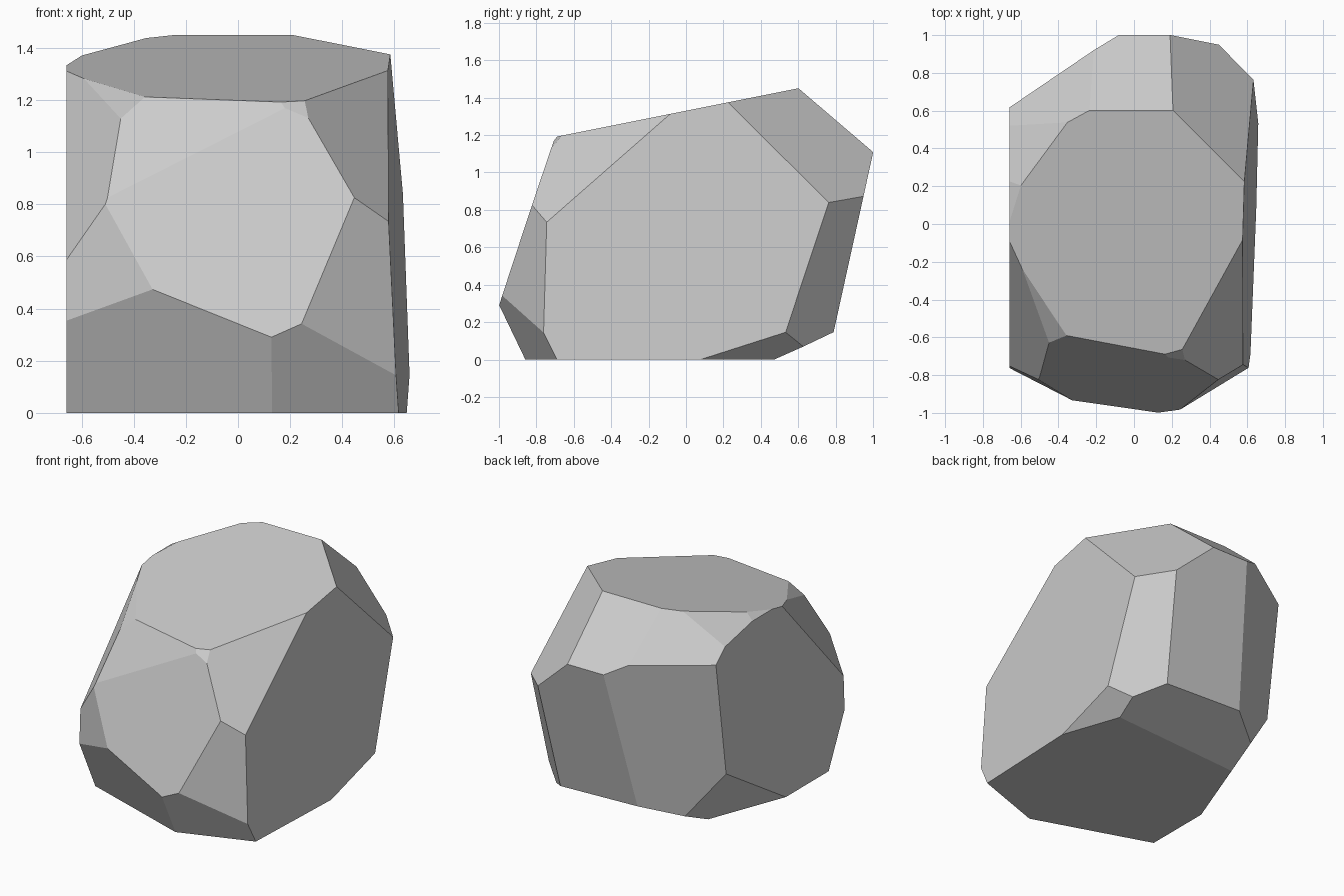
import bpy
import bmesh
from mathutils import Vector

cube = bpy.data.objects.get("Cube")
if cube is not None:
    bpy.data.objects.remove(cube, do_unlink=True)


def make_material(name, colour):
    material = bpy.data.materials.new(name)
    material.use_nodes = True
    material.diffuse_color = colour
    shader = material.node_tree.nodes["Principled BSDF"]
    shader.inputs["Base Color"].default_value = colour
    return material


def chisel(mesh, normal, offset):
    """Slice away everything beyond the plane normal . p = offset and cap it."""
    normal = Vector(normal)
    point = normal * (offset / normal.length_squared)
    geometry = mesh.verts[:] + mesh.edges[:] + mesh.faces[:]
    bmesh.ops.bisect_plane(mesh, geom=geometry, plane_co=point,
                           plane_no=normal, clear_outer=True)
    open_edges = [edge for edge in mesh.edges if edge.is_boundary]
    if open_edges:
        bmesh.ops.holes_fill(mesh, edges=open_edges, sides=0)


# Large planes: sloping crown, flat base and the two flanks
body_cuts = [
    ((0, -.2, 1), 1.33),
    ((0, 0, -1), 0),
    ((1, -.04, .05), .644),
    ((-1, 0, 0), .658),
]

# Front: two broad facets, corner facets and undercuts
front_cuts = [
    ((-.01, -1, .333), 1.094),
    ((-.165, -1, .64), 1.425),
    ((-1, -.565, .514), 1.385),
    ((-.64, -.626, 1), 1.81),
    ((-.53, -1, .045), 1.128),
    ((-.338, -1, -.483), .815),
    ((.35, -1, -.477), .905),
    ((.643, -1, .06), 1.16),
    ((1, -.715, .82), 1.712),
    ((.23, -1, .9), 1.8),
]

# Back: upper slopes, then upright facets
back_cuts = [
    ((1, .821, .915), 2.027),
    ((0, 1, 1.17), 2.298),
    ((-1, 1.5, 1.67), 3.56),
    ((-1, .38, 1.79), 3.13),
    ((-1, 0, 1.57), 2.751),
    ((0, 1, -.22), .757),
    ((1, 1.038, -.308), 1.166),
    ((-.68, 1, -.14), .9),
]

# Chamfers around the back of the base
foot_cuts = [
    ((-.03, .45, -1), .197),
    ((.86, .3, -1), .58),
    ((-1.643, .627, -1), .998),
]

# Rough block, chiselled into a faceted boulder
mesh = bmesh.new()
bmesh.ops.create_cube(mesh, size=4)
for cuts in (body_cuts, front_cuts, back_cuts, foot_cuts):
    for normal, offset in cuts:
        chisel(mesh, normal, offset)
bmesh.ops.remove_doubles(mesh, verts=mesh.verts[:], dist=.002)
bmesh.ops.recalc_face_normals(mesh, faces=mesh.faces[:])

data = bpy.data.meshes.new("boulder")
mesh.to_mesh(data)
mesh.free()
data.materials.append(make_material("stone grey", (.6, .6, .6, 1)))
boulder = bpy.data.objects.new("boulder", data)
bpy.context.collection.objects.link(boulder)
